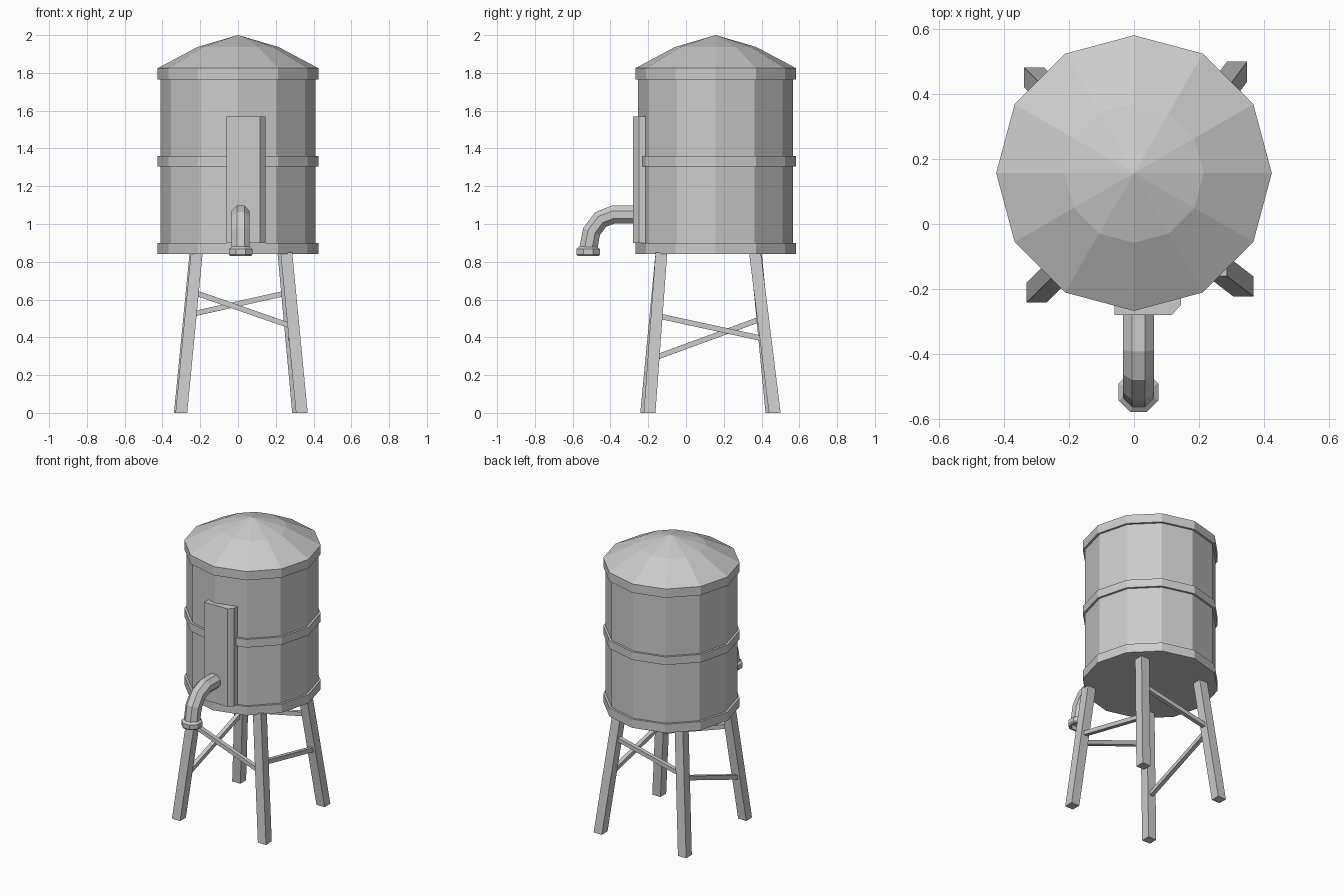
import bpy, bmesh, math
from mathutils import Vector

cube = bpy.data.objects.get("Cube")
if cube:
    bpy.data.objects.remove(cube, do_unlink=True)

GREY = (0.6, 0.6, 0.6, 1)
grey = bpy.data.materials.new("plain grey")
grey.use_nodes = True
grey.diffuse_color = GREY
grey.node_tree.nodes["Principled BSDF"].inputs["Base Color"].default_value = GREY


def loft(name, rings):
    """Skin a list of closed point rings, capping both ends."""
    bm = bmesh.new()
    loops = [[bm.verts.new(p) for p in ring] for ring in rings]
    n = len(loops[0])
    for a, b in zip(loops, loops[1:]):
        for i in range(n):
            j = (i + 1) % n
            bm.faces.new((a[i], a[j], b[j], b[i]))
    bm.faces.new(loops[0])
    bm.faces.new(loops[-1])
    bmesh.ops.remove_doubles(bm, verts=bm.verts, dist=1e-5)
    bmesh.ops.recalc_face_normals(bm, faces=bm.faces)
    mesh = bpy.data.meshes.new(name)
    bm.to_mesh(mesh)
    bm.free()
    mesh.materials.append(grey)
    obj = bpy.data.objects.new(name, mesh)
    bpy.context.collection.objects.link(obj)
    return obj


def circle(centre, radius, sides, u, v, turn=0.0):
    angles = [2 * math.pi * (i + turn) / sides for i in range(sides)]
    return [Vector(centre) + radius * (math.cos(a) * u + math.sin(a) * v) for a in angles]


X, Y, Z = Vector((1, 0, 0)), Vector((0, 1, 0)), Vector((0, 0, 1))


def lathe(name, x, y, profile, sides, turn=0.0):
    return loft(name, [circle((x, y, z), r, sides, X, Y, turn) for r, z in profile])


def bar(name, a, b, half, u, v):
    corners = ((-1, -1), (1, -1), (1, 1), (-1, 1))
    return loft(name, [[p + half * (s * u + t * v) for s, t in corners] for p in (a, b)])


# Twelve-sided tank, hoops and two-pitch roof
TANK_Y = 0.157
lathe("tank", 0, TANK_Y, [(0.41, 0.85), (0.41, 1.82)], 12)
for name, low, high in (("bottom_hoop", 0.84, 0.9), ("middle_hoop", 1.305, 1.36),
                        ("top_hoop", 1.765, 1.825)):
    lathe(name, 0, TANK_Y, [(0.425, low), (0.425, high)], 12)
lathe("roof", 0, TANK_Y, [(0.425, 1.825), (0.215, 1.937), (0.001, 2.0)], 12)

# Upright panel with one bevelled edge
outline = [(-0.06, -0.18), (-0.06, -0.28), (0.117, -0.28), (0.145, -0.25), (0.145, -0.18)]
loft("front_panel", [[(x, y, z) for x, y in outline] for z in (0.9, 1.57)])

# Spout bending down, ending in an open collar
SPOUT_X = 0.014
path = [Vector((SPOUT_X, y, z)) for y, z in
        ((-0.25, 1.05), (-0.385, 1.05), (-0.452, 1.024), (-0.5, 0.96), (-0.519, 0.86))]
rings = []
for i, p in enumerate(path):
    before = (p - path[i - 1]).normalized() if i else Vector((0, -1, 0))
    after = (path[i + 1] - p).normalized() if i + 1 < len(path) else Vector((0, 0, -1))
    along = (before + after).normalized()
    rings.append(circle(p, 0.052, 8, X, along.cross(X), 0.5))
loft("spout", rings)
lathe("spout_collar", SPOUT_X, -0.518,
      [(0.05, 0.88), (0.067, 0.868), (0.067, 0.838), (0.06, 0.83), (0.047, 0.83), (0.047, 0.86)],
      8, 0.5)

# Splayed legs, given as foot and top positions
LEG_TOP = 0.85
legs = {
    "front_right_leg": ((-0.3, -0.211), (-0.218, -0.13)),
    "front_left_leg": ((0.338, -0.193), (0.256, -0.13)),
    "back_right_leg": ((-0.308, 0.452), (-0.225, 0.37)),
    "back_left_leg": ((0.318, 0.47), (0.24, 0.365)),
}


def on_leg(name, z):
    foot, top = legs[name]
    return Vector((*foot, 0)).lerp(Vector((*top, LEG_TOP)), z / LEG_TOP)


for name in legs:
    bar(name, on_leg(name, 0), on_leg(name, LEG_TOP), 0.031, X, Y)

# One sloping brace on each side
for name, start, z1, end, z2 in (
        ("front_brace", "front_right_leg", 0.64, "front_left_leg", 0.455),
        ("back_brace", "back_right_leg", 0.52, "back_left_leg", 0.635),
        ("left_brace", "front_left_leg", 0.515, "back_left_leg", 0.39),
        ("right_brace", "front_right_leg", 0.285, "back_right_leg", 0.5)):
    a, b = on_leg(start, z1), on_leg(end, z2)
    side = (b - a).cross(Z).normalized()
    bar(name, a, b, 0.014, side, side.cross(b - a).normalized())
